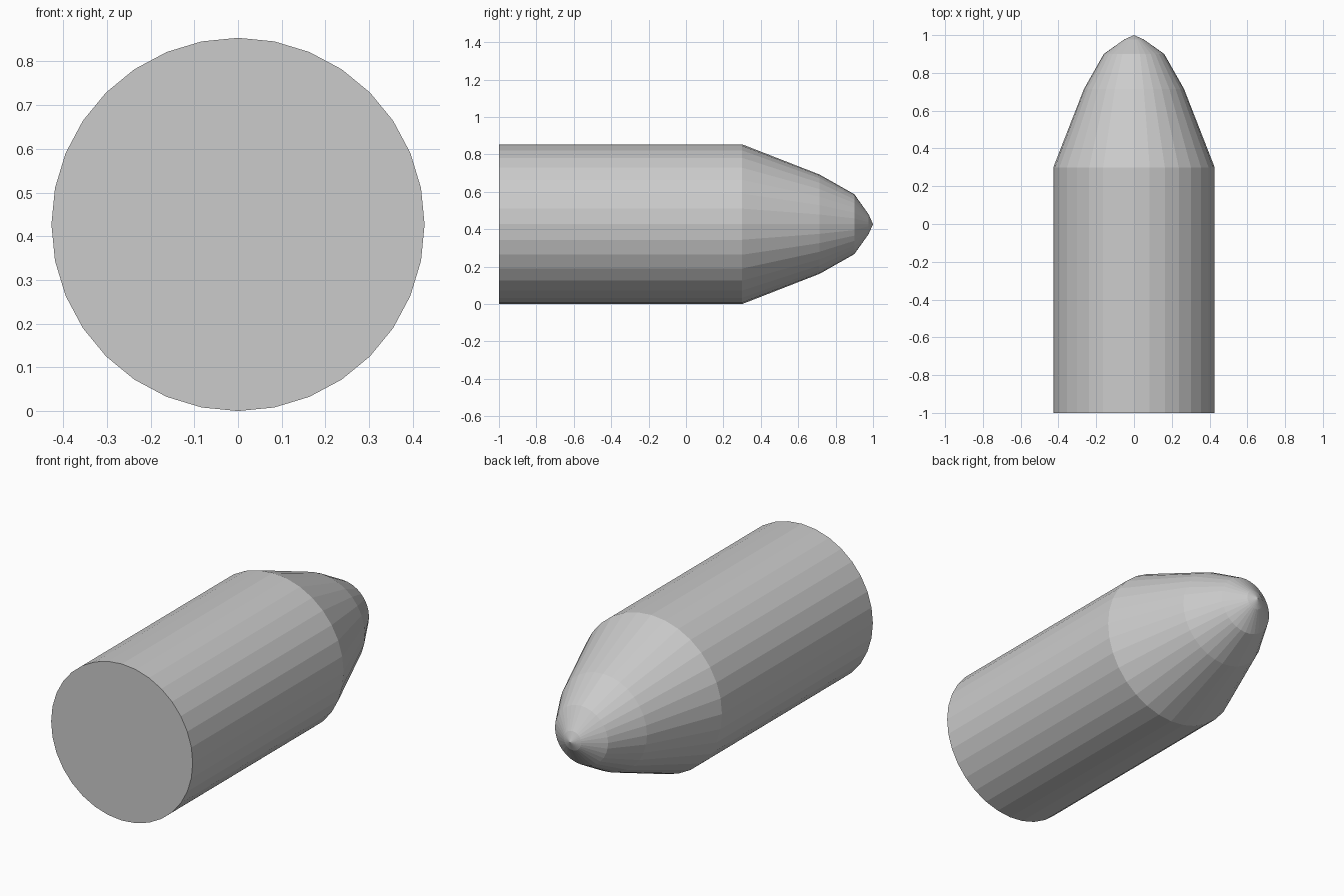
import bpy
import bmesh
from math import cos, sin, tau

SIDES = 32
RADIUS = 0.427

cube = bpy.data.objects.get("Cube")
if cube:
    bpy.data.objects.remove(cube, do_unlink=True)

# Plain grey surface
grey = bpy.data.materials.new("plain_grey")
grey.use_nodes = True
colour = (0.6, 0.6, 0.6, 1)
grey.diffuse_color = colour
grey.node_tree.nodes["Principled BSDF"].inputs["Base Color"].default_value = colour


def ring(bm, radius, y):
    """Ring of vertices around the long axis."""
    return [bm.verts.new((radius * sin(tau * i / SIDES), y,
                          RADIUS + radius * cos(tau * i / SIDES)))
            for i in range(SIDES)]


# Cylindrical body and stepped, tapering nose: (radius, y)
profile = [(RADIUS, -1), (RADIUS, 0.3), (0.265, 0.715),
           (0.16, 0.9), (0.052, 0.977)]

bm = bmesh.new()
rings = [ring(bm, r, y) for r, y in profile]
bm.faces.new(rings[0])
for a, b in zip(rings, rings[1:]):
    for i in range(SIDES):
        j = (i + 1) % SIDES
        bm.faces.new((a[i], a[j], b[j], b[i]))

# Pointed tip
tip = bm.verts.new((0, 1, RADIUS))
for i in range(SIDES):
    bm.faces.new((rings[-1][i], rings[-1][(i + 1) % SIDES], tip))

bmesh.ops.recalc_face_normals(bm, faces=bm.faces)
mesh = bpy.data.meshes.new("pointed_cylinder")
bm.to_mesh(mesh)
bm.free()
mesh.materials.append(grey)
body = bpy.data.objects.new("pointed_cylinder", mesh)
bpy.context.collection.objects.link(body)
